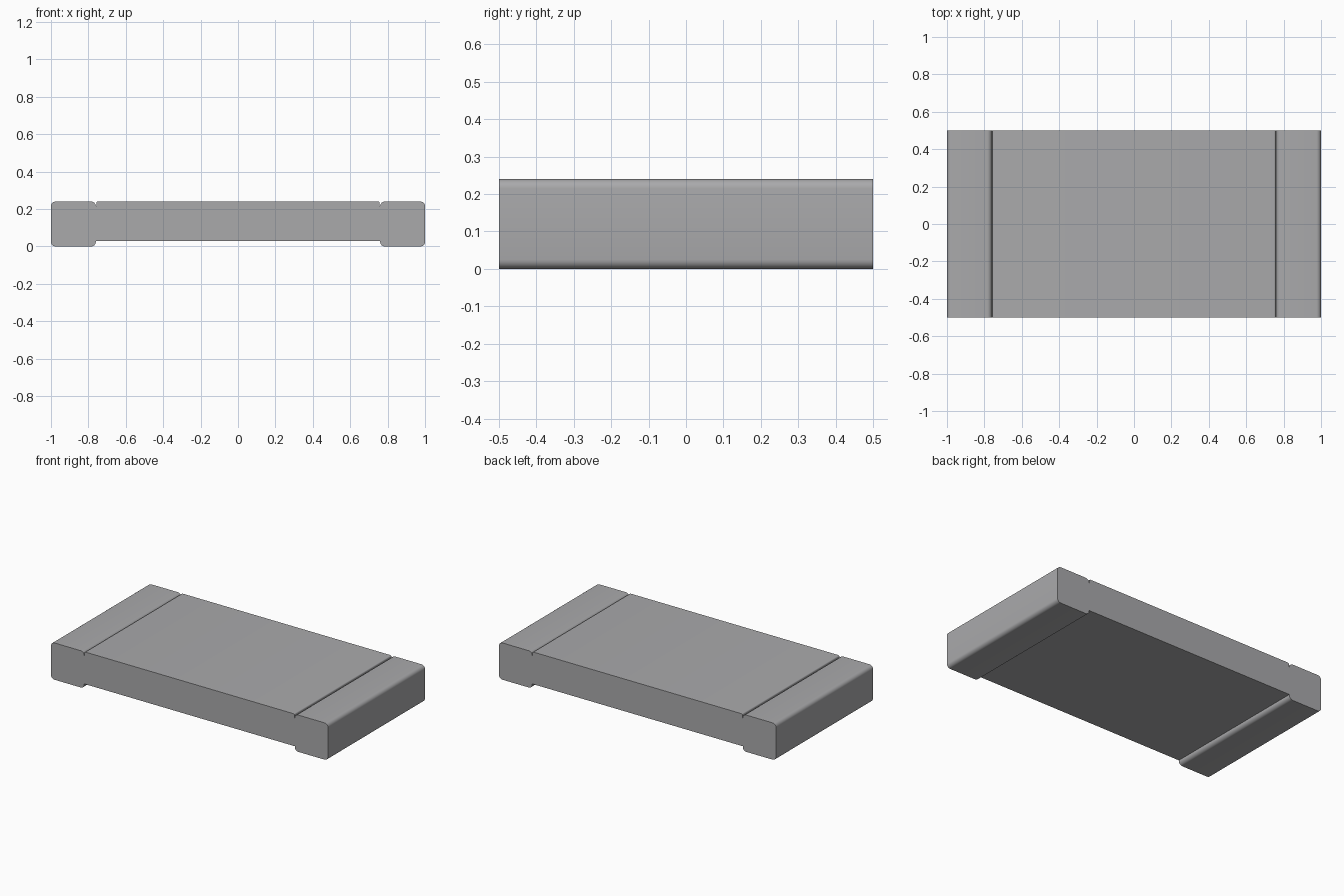
import bpy
import math

cube = bpy.data.objects.get("Cube")
if cube:
    bpy.data.objects.remove(cube, do_unlink=True)

grey = bpy.data.materials.new("neutral_grey")
grey.use_nodes = True
colour = (0.40, 0.40, 0.41, 1)
grey.diffuse_color = colour
grey.node_tree.nodes["Principled BSDF"].inputs["Base Color"].default_value = colour

HALF_DEPTH = 0.5


def rounded_outline(x0, x1, z0, z1, radii, steps=6):
    """Counter-clockwise outline; radii run from lower left round to upper left."""
    corners = [(x0, z0, 1, 1), (x1, z0, -1, 1), (x1, z1, -1, -1), (x0, z1, 1, -1)]
    points = []
    for i, ((x, z, sx, sz), r) in enumerate(zip(corners, radii)):
        if r == 0:
            points.append((x, z))
            continue
        for k in range(steps + 1):
            a = math.pi + (i + k / steps) * math.pi / 2
            points.append((x + sx * r + r * math.cos(a), z + sz * r + r * math.sin(a)))
    return points


def extrude_part(name, outline):
    """Extrude an x-z outline through the full depth."""
    n = len(outline)
    verts = [(x, y, z) for y in (-HALF_DEPTH, HALF_DEPTH) for x, z in outline]
    faces = [tuple(range(n)), tuple(reversed(range(n, 2 * n)))]
    faces += [(i, i + n, (i + 1) % n + n, (i + 1) % n) for i in range(n)]
    mesh = bpy.data.meshes.new(name)
    mesh.from_pydata(verts, [], faces)
    mesh.materials.append(grey)
    obj = bpy.data.objects.new(name, mesh)
    bpy.context.collection.objects.link(obj)
    bpy.ops.object.select_all(action="DESELECT")
    obj.select_set(True)
    bpy.context.view_layer.objects.active = obj
    bpy.ops.object.shade_smooth_by_angle(angle=math.radians(35))
    return obj


# Flat slab between the end caps
extrude_part("core_slab", rounded_outline(-0.765, 0.765, 0.03, 0.215, [0] * 4))

# Cover plate, leaving a thin groove beside each cap
extrude_part("cover_plate", rounded_outline(-0.757, 0.757, 0.215, 0.24, [0, 0, 0.008, 0.008]))

# Rounded end caps that also form the feet
extrude_part("left_end_cap", rounded_outline(0.76, 1.0, 0.0, 0.24, [0.025] * 4))
extrude_part("right_end_cap", rounded_outline(-1.0, -0.76, 0.0, 0.24, [0.025] * 4))
